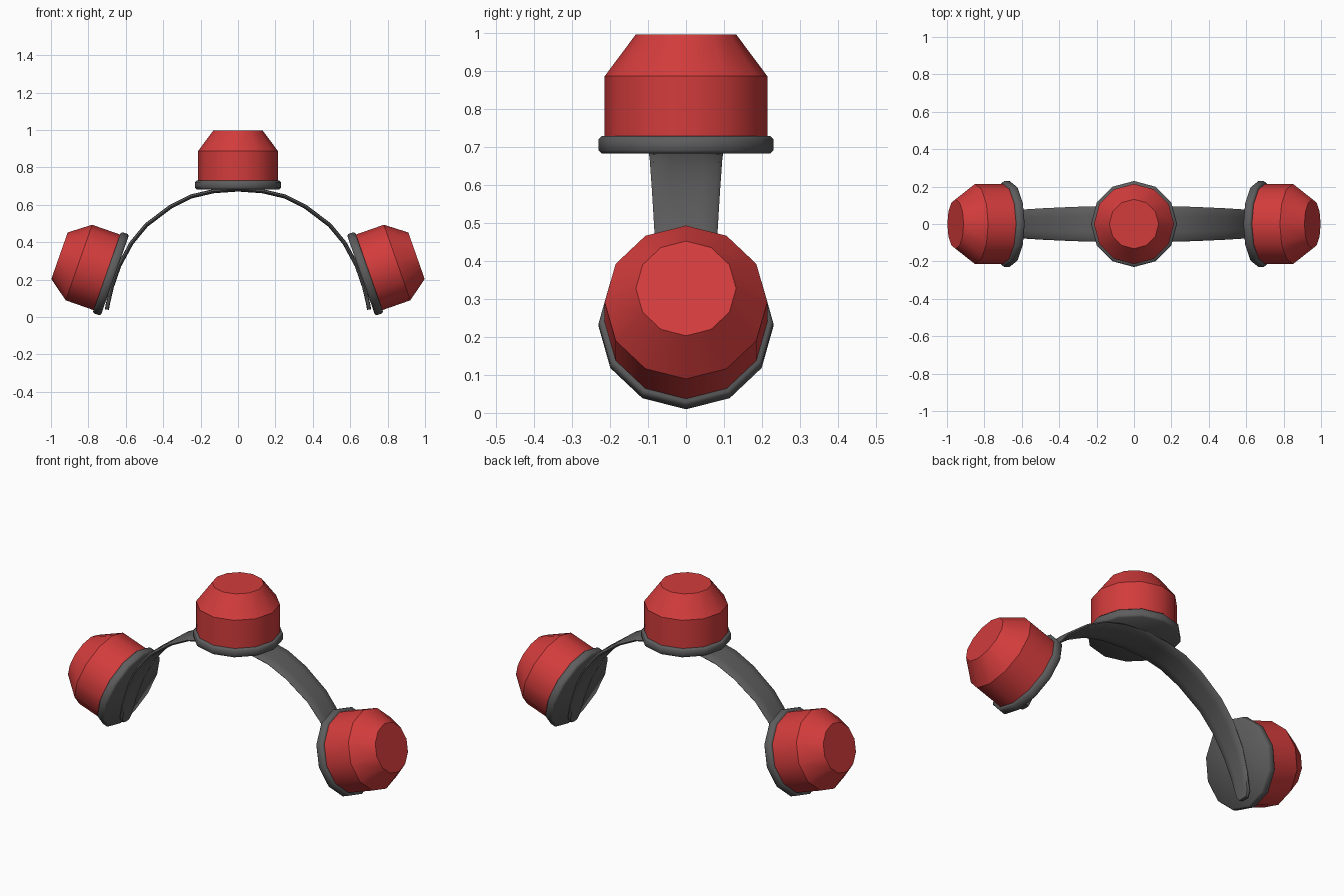
import bpy, bmesh, math
from mathutils import Matrix, Vector

if "Cube" in bpy.data.objects:
    bpy.data.objects.remove(bpy.data.objects["Cube"])


def material(name, rgb):
    m = bpy.data.materials.new(name)
    m.diffuse_color = (*rgb, 1)
    m.use_nodes = True
    m.node_tree.nodes["Principled BSDF"].inputs["Base Color"].default_value = m.diffuse_color
    return m


RED = material("red", (0.65, 0.045, 0.045))
GREY = material("dark grey", (0.11, 0.11, 0.11))


def finish(name, bm, mat, angle):
    bmesh.ops.recalc_face_normals(bm, faces=bm.faces)
    me = bpy.data.meshes.new(name)
    bm.to_mesh(me)
    bm.free()
    me.materials.append(mat)
    ob = bpy.data.objects.new(name, me)
    bpy.context.collection.objects.link(ob)
    bpy.ops.object.select_all(action='DESELECT')
    ob.select_set(True)
    bpy.context.view_layer.objects.active = ob
    bpy.ops.object.shade_smooth_by_angle(angle=math.radians(angle))
    return ob


def loft(bm, rings):
    """Skin a list of closed point rings and cap both ends."""
    vs = [[bm.verts.new(p) for p in ring] for ring in rings]
    n = len(vs[0])
    for a, b in zip(vs, vs[1:]):
        for i in range(n):
            j = (i + 1) % n
            bm.faces.new((a[i], a[j], b[j], b[i]))
    bm.faces.new(vs[0])
    bm.faces.new(vs[-1])


def turned(name, profile, matrix, mat, angle, sides=12):
    bm = bmesh.new()
    loft(bm, [[matrix @ Vector((r * math.cos(2 * math.pi * i / sides),
                                r * math.sin(2 * math.pi * i / sides), z))
               for i in range(sides)] for r, z in profile])
    return finish(name, bm, mat, angle)


RIM = [(0.222, 0), (0.23, 0.008), (0.23, 0.038), (0.222, 0.046)]
CAP = [(0.214, 0.04), (0.214, 0.204), (0.132, 0.314)]

# Three pods: one on top, one at each end of the band
tilt = math.radians(70.7)
for label, x, z, a in (("top", 0, 0.683, 0),
                       ("right", 0.658, 0.224, tilt),
                       ("left", -0.658, 0.224, -tilt)):
    mtx = Matrix.Translation((x, 0, z)) @ Matrix.Rotation(a, 4, 'Y')
    turned(label + "_rim", RIM, mtx, GREY, 50)
    turned(label + "_cap", CAP, mtx, RED, 32)

# Curved band: x, z and half width of one half, mirrored for the other
half = [(0, 0.682, 0.098), (0.13, 0.673, 0.096), (0.25, 0.645, 0.094),
        (0.36, 0.59, 0.09), (0.49, 0.492, 0.084), (0.57, 0.395, 0.079),
        (0.635, 0.275, 0.07), (0.675, 0.16, 0.058), (0.697, 0.065, 0.046),
        (0.701, 0.04, 0.026)]
path = [(-x, z, w) for x, z, w in reversed(half[1:])] + half
section = [(1, 0), (0.9, 0.8), (0.45, 1), (-0.45, 1), (-0.9, 0.8),
           (-1, 0), (-0.9, -0.8), (-0.45, -1), (0.45, -1), (0.9, -0.8)]
rings = []
for i, (x, z, w) in enumerate(path):
    p, q = path[max(i - 1, 0)], path[min(i + 1, len(path) - 1)]
    t = Vector((q[0] - p[0], 0, q[1] - p[1])).normalized()
    normal = Vector((-t.z, 0, t.x))
    rings.append([Vector((x, u * w, z)) + normal * (v * 0.011)
                  for u, v in section])
bm = bmesh.new()
loft(bm, rings)
finish("curved_band", bm, GREY, 50)
